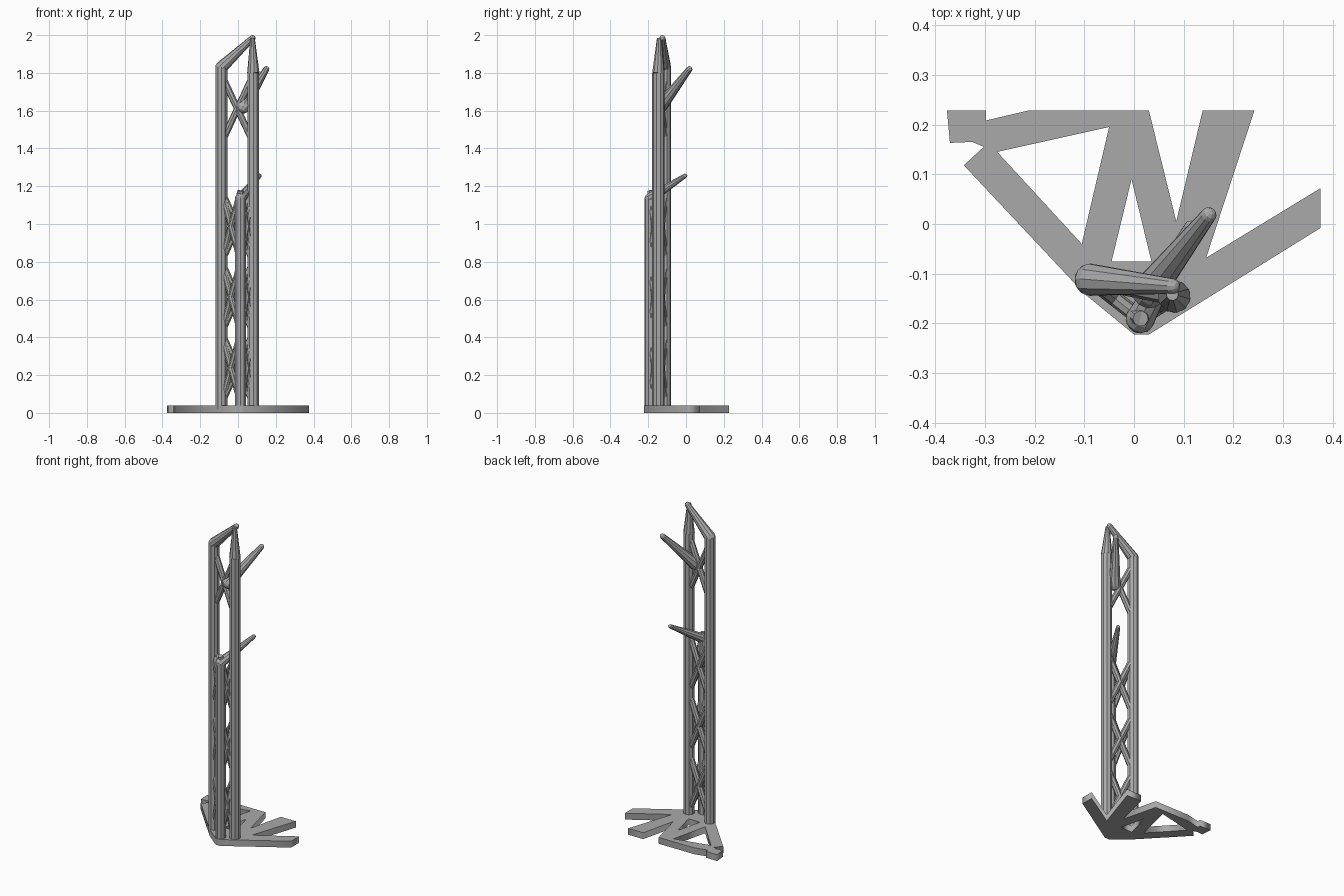
import bpy
import bmesh
from mathutils import Vector, Matrix

cube = bpy.data.objects.get("Cube")
if cube:
    bpy.data.objects.remove(cube, do_unlink=True)

grey = bpy.data.materials.new("matte grey")
grey.use_nodes = True
colour = (0.4, 0.4, 0.4, 1)
grey.diffuse_color = colour
grey.node_tree.nodes["Principled BSDF"].inputs["Base Color"].default_value = colour


def rod(name, start, end, r0, r1, sides=10, domes=False):
    """Tapered faceted rod between two points, optionally with round ends."""
    start, end = Vector(start), Vector(end)
    axis = end - start
    turn = axis.to_track_quat("Z", "Y").to_matrix().to_4x4()
    bm = bmesh.new()
    bmesh.ops.create_cone(bm, cap_ends=True, segments=sides, radius1=r0, radius2=r1,
                          depth=axis.length,
                          matrix=Matrix.Translation((start + end) / 2) @ turn)
    if domes:
        for point, radius in ((start, r0), (end, r1)):
            bmesh.ops.create_uvsphere(bm, u_segments=sides, v_segments=6, radius=radius,
                                      matrix=Matrix.Translation(point) @ turn)
    mesh = bpy.data.meshes.new(name)
    bm.to_mesh(mesh)
    bm.free()
    mesh.materials.append(grey)
    obj = bpy.data.objects.new(name, mesh)
    bpy.context.collection.objects.link(obj)
    return obj


def at(post, z):
    return Vector((post[0], post[1], z))


def cross_braces(name, a, b, bottom, top, count, radius):
    """Stack of X braces between two posts."""
    step = (top - bottom) / count
    for i in range(count):
        lo, hi = bottom + i * step, bottom + (i + 1) * step
        rod(f"{name}_rising_{i + 1}", at(a, lo), at(b, hi), radius, radius, 8)
        rod(f"{name}_falling_{i + 1}", at(a, hi), at(b, lo), radius, radius, 8)


# Flat base of fanned strips, with two triangular openings
outline = [(-.376, .228), (-.298, .228), (-.298, .208), (-.213, .228), (.03, .228),
           (.085, .005), (.138, .228), (.242, .228), (.145, -.068), (.375, .072),
           (.375, -.008), (.03, -.222), (0, -.222), (-.1, -.14), (-.342, .118),
           (-.302, .155), (-.325, .165), (-.37, .163)]
openings = [[(-.275, .145), (-.05, .195), (-.105, -.04)],
            [(-.005, .09), (-.045, -.075), (.035, -.075)]]
curve = bpy.data.curves.new("base", "CURVE")
curve.dimensions = "2D"
curve.fill_mode = "BOTH"
curve.extrude = 0.02
for loop in [outline] + openings:
    spline = curve.splines.new("POLY")
    spline.points.add(len(loop) - 1)
    for point, (x, y) in zip(spline.points, loop):
        point.co = (x, y, 0, 1)
    spline.use_cyclic_u = True
curve.materials.append(grey)
base = bpy.data.objects.new("base", curve)
base.location.z = 0.02
bpy.context.collection.objects.link(base)
bpy.ops.object.select_all(action="DESELECT")
base.select_set(True)
bpy.context.view_layer.objects.active = base
bpy.ops.object.convert(target="MESH")

# Three upright posts
right_post, left_post, front_post = (-.087, -.112), (.081, -.146), (.013, -.19)
rod("right_post", at(right_post, .02), at(right_post, 1.83), .033, .033)
rod("left_post", at(left_post, .02), at(left_post, 1.8), .033, .033)
rod("front_post", at(front_post, .02), at(front_post, 1.14), .03, .03)

# Lattice between the posts
cross_braces("back_brace", right_post, left_post, .05, 1.175, 3, .018)
cross_braces("top_brace", right_post, left_post, 1.43, 1.79, 1, .018)
cross_braces("right_brace", right_post, front_post, .05, 1.175, 3, .016)
cross_braces("left_brace", front_post, left_post, .05, 1.175, 3, .016)

# Spire and sloping top bar
rod("spire", at(left_post, 1.8), (.077, -.142, 1.985), .033, .012)
rod("top_bar", at(right_post, 1.83), (.077, -.125, 1.984), .033, .016, domes=True)

# Two branches reaching backwards
rod("upper_branch", (.03, -.135, 1.62), (.15, .018, 1.82), .035, .016, domes=True)
rod("lower_branch", at(front_post, 1.135), (.113, -.005, 1.255), .03, .012, domes=True)
